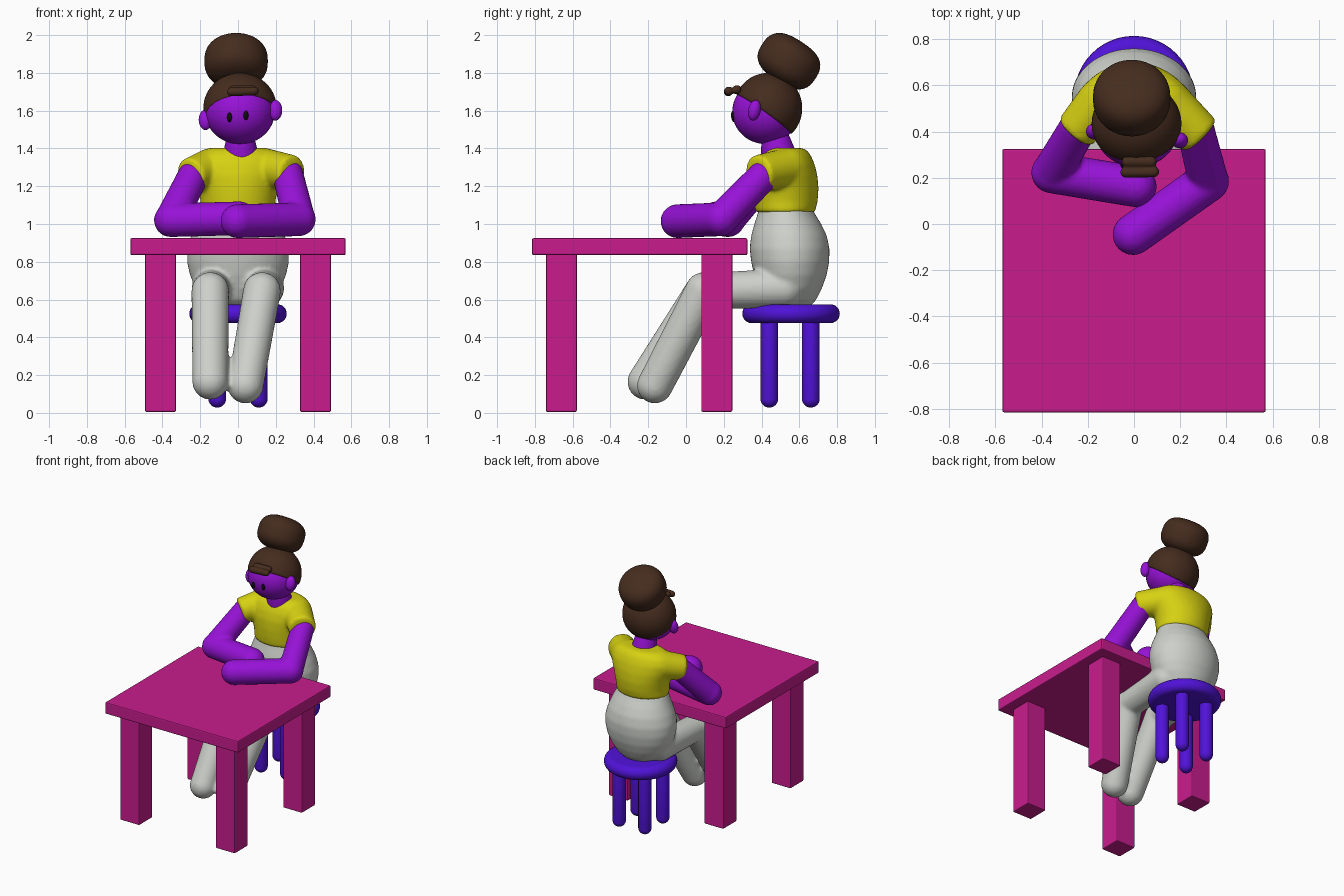
import bpy, bmesh, math
from mathutils import Vector, Matrix

if "Cube" in bpy.data.objects:
    bpy.data.objects.remove(bpy.data.objects["Cube"])

COL = dict(pink=(0.58, 0.012, 0.27), blue=(0.08, 0.006, 0.68), skin=(0.31, 0.006, 0.68),
           yellow=(0.68, 0.64, 0.006), cloth=(0.61, 0.63, 0.59), brown=(0.06, 0.025, 0.013),
           black=(0.004, 0.004, 0.004))
MATS = {}
for n, c in COL.items():
    MATS[n] = bpy.data.materials.new(n)
    MATS[n].diffuse_color = (*c, 1)


def finish(name, bm, col, smooth=True, voxel=0, iters=4):
    bmesh.ops.recalc_face_normals(bm, faces=bm.faces)
    me = bpy.data.meshes.new(name)
    bm.to_mesh(me)
    bm.free()
    ob = bpy.data.objects.new(name, me)
    bpy.context.collection.objects.link(ob)
    me.materials.append(MATS[col])
    for p in me.polygons:
        p.use_smooth = smooth
    if voxel:  # fuse overlapping volumes into one soft skin
        m = ob.modifiers.new("fuse", 'REMESH')
        m.mode, m.voxel_size, m.use_smooth_shade = 'VOXEL', voxel, True
        s = ob.modifiers.new("soften", 'SMOOTH')
        s.factor, s.iterations = 0.5, iters
    return ob


def capsule(bm, a, b, r0, r1=None, flat=1.0):
    """Rounded limb from a to b; flat < 1 flattens the cap at b."""
    a, b = Vector(a), Vector(b)
    r1 = r1 or r0
    d = b - a
    rot = d.to_track_quat('Z', 'Y').to_matrix()
    vs = bmesh.ops.create_uvsphere(bm, u_segments=32, v_segments=17, radius=1)['verts']
    for v in vs:
        if v.co.z > 0:
            v.co = b + rot @ Vector((v.co.x * r1, v.co.y * r1, v.co.z * r1 * flat))
        else:
            v.co = a + rot @ (v.co * r0)


def loft(bm, rings, n=48):
    """Stack of ellipses: (z, half width x, y front, y back)."""
    prev = None
    for z, rx, y0, y1 in rings:
        ring = [bm.verts.new((rx * math.cos(t), (y0 + y1) / 2 + (y1 - y0) / 2 * math.sin(t), z))
                for t in (2 * math.pi * i / n for i in range(n))]
        if prev:
            for i in range(n):
                j = (i + 1) % n
                bm.faces.new((prev[i], prev[j], ring[j], ring[i]))
        else:
            bm.faces.new(ring[::-1])
        prev = ring
    bm.faces.new(prev)


def ellipsoid(bm, c, r, rot=Matrix()):
    mat = Matrix.Translation(c) @ rot @ Matrix.Diagonal((*r, 1))
    return bmesh.ops.create_uvsphere(bm, u_segments=40, v_segments=24, radius=1, matrix=mat)


def box(name, lo, hi, col):
    bm = bmesh.new()
    lo, hi = Vector(lo), Vector(hi)
    bmesh.ops.create_cube(bm, size=1, matrix=Matrix.Translation((lo + hi) / 2)
                          @ Matrix.Diagonal((*(hi - lo), 1)))
    bmesh.ops.bevel(bm, geom=bm.edges[:], offset=0.008, segments=2, affect='EDGES', profile=0.5)
    return finish(name, bm, col, smooth=False)


# table
box("table_top", (-0.57, -0.815, 0.835), (0.57, 0.325, 0.925), 'pink')
for sx, side in ((-1, "left"), (1, "right")):
    for y, end in ((-0.66, "front"), (0.163, "back")):
        box(f"table_leg_{end}_{side}", (sx * 0.41 - 0.082, y - 0.082, 0.005),
            (sx * 0.41 + 0.082, y + 0.082, 0.85), 'pink')

# stool: round-edged seat and four peg legs
SY = 0.556
bm = bmesh.new()
arc = [(0.525 + 0.05 * math.sin(t), 0.208 + 0.05 * math.cos(t))
       for t in (math.radians(a) for a in range(-90, 91, 15))]
loft(bm, [(z, r, SY - r, SY + r) for z, r in arc])
finish("stool_seat", bm, 'blue')
for sx in (-1, 1):
    for sy in (-1, 1):
        bm = bmesh.new()
        x, y = sx * 0.11, SY - 0.005 + sy * 0.11
        capsule(bm, (x, y, 0.075), (x, y, 0.5), 0.047)
        finish("stool_leg", bm, 'blue')

# trousers: hips with both bent legs
bm = bmesh.new()
loft(bm, [(0.565, 0.12, 0.45, 0.66), (0.6, 0.18, 0.41, 0.69), (0.66, 0.225, 0.385, 0.72),
          (0.73, 0.255, 0.36, 0.745), (0.8, 0.27, 0.345, 0.758), (0.87, 0.268, 0.337, 0.76),
          (0.94, 0.248, 0.345, 0.745), (1.0, 0.222, 0.362, 0.716), (1.05, 0.2, 0.378, 0.685),
          (1.08, 0.19, 0.385, 0.67)])
for hip, knee, foot in (((-0.14, 0.52, 0.66), (-0.147, 0.095, 0.645), (-0.147, -0.215, 0.165)),
                        ((0.14, 0.52, 0.66), (0.127, 0.095, 0.645), (0.04, -0.165, 0.145))):
    capsule(bm, hip, knee, 0.105, 0.096)
    capsule(bm, knee, foot, 0.1, 0.095)
finish("trousers", bm, 'cloth', voxel=0.013)

# shirt with short sleeves
bm = bmesh.new()
loft(bm, [(1.06, 0.198, 0.368, 0.682), (1.12, 0.198, 0.36, 0.697), (1.19, 0.212, 0.358, 0.702),
          (1.26, 0.235, 0.362, 0.695), (1.32, 0.245, 0.378, 0.68), (1.365, 0.225, 0.4, 0.66),
          (1.39, 0.19, 0.425, 0.64), (1.403, 0.15, 0.45, 0.615)])
capsule(bm, (0.15, 0.52, 1.295), (0.283, 0.385, 1.268), 0.105, 0.098, 0.15)
capsule(bm, (-0.15, 0.52, 1.295), (-0.252, 0.4, 1.258), 0.105, 0.092, 0.15)
finish("shirt", bm, 'yellow', voxel=0.012, iters=8)

# arms resting on the table
for side, sh, el, hand in (("right", (0.265, 0.415, 1.26), (0.322, 0.185, 1.025), (-0.003, -0.045, 1.015)),
                           ("left", (-0.24, 0.42, 1.25), (-0.355, 0.222, 1.02), (0.008, 0.162, 1.03))):
    bm = bmesh.new()
    capsule(bm, sh, el, 0.082, 0.088)
    capsule(bm, el, hand, 0.09, 0.09)
    finish(f"arm_{side}", bm, 'skin', voxel=0.012)

# neck, head and ears
bm = bmesh.new()
capsule(bm, (0.015, 0.495, 1.335), (0.012, 0.47, 1.47), 0.105, 0.07)
finish("neck", bm, 'skin')
bm = bmesh.new()
ellipsoid(bm, (0.01, 0.422, 1.595), (0.185, 0.177, 0.172))
finish("head", bm, 'skin')
for side, c in (("left", (-0.172, 0.4, 1.552)), ("right", (0.198, 0.362, 1.602))):
    bm = bmesh.new()
    ellipsoid(bm, c, (0.036, 0.033, 0.055), Matrix.Rotation(math.radians(-12), 4, 'X'))
    finish(f"ear_{side}", bm, 'skin')
for side, c in (("left", (-0.045, 0.253, 1.565)), ("right", (0.042, 0.25, 1.575))):
    bm = bmesh.new()
    ellipsoid(bm, c, (0.013, 0.012, 0.025))
    finish(f"eye_{side}", bm, 'black')

# hair cap: sphere cut by a slanted plane
bm = bmesh.new()
ellipsoid(bm, (0.011, 0.434, 1.613), (0.195, 0.182, 0.187))
cut = bmesh.ops.bisect_plane(bm, geom=bm.verts[:] + bm.edges[:] + bm.faces[:], plane_co=(0.01, 0.39, 1.595),
                             plane_no=(-0.08, 0.58, 0.81), clear_inner=True)
bmesh.ops.holes_fill(bm, edges=[e for e in bm.edges if e.is_boundary], sides=0)
hair = finish("hair_cap", bm, 'brown', voxel=0.008, iters=3)

# rolled fringe
bm = bmesh.new()
capsule(bm, (-0.036, 0.224, 1.7), (0.086, 0.226, 1.704), 0.024)
capsule(bm, (-0.03, 0.27, 1.71), (0.075, 0.27, 1.712), 0.024)
finish("fringe", bm, 'brown', voxel=0.007, iters=5)

# bun: squat rounded drum, leaning back
bm = bmesh.new()
e = 0.75
prof = [math.radians(a) for a in range(-88, 89, 8)]
loft(bm, [(0.122 * math.copysign(abs(math.sin(t)) ** e, t), r, -r, r)
          for t, r in ((t, 0.168 * math.cos(t) ** e) for t in prof)])
bm.transform(Matrix.Translation((-0.01, 0.545, 1.862)) @ Matrix.Rotation(math.radians(-33), 4, 'X'))
finish("bun", bm, 'brown')

for m in bpy.data.materials:
    if m.users and not m.is_grease_pencil:
        m.use_nodes = True
        m.node_tree.nodes["Principled BSDF"].inputs["Base Color"].default_value = m.diffuse_color
